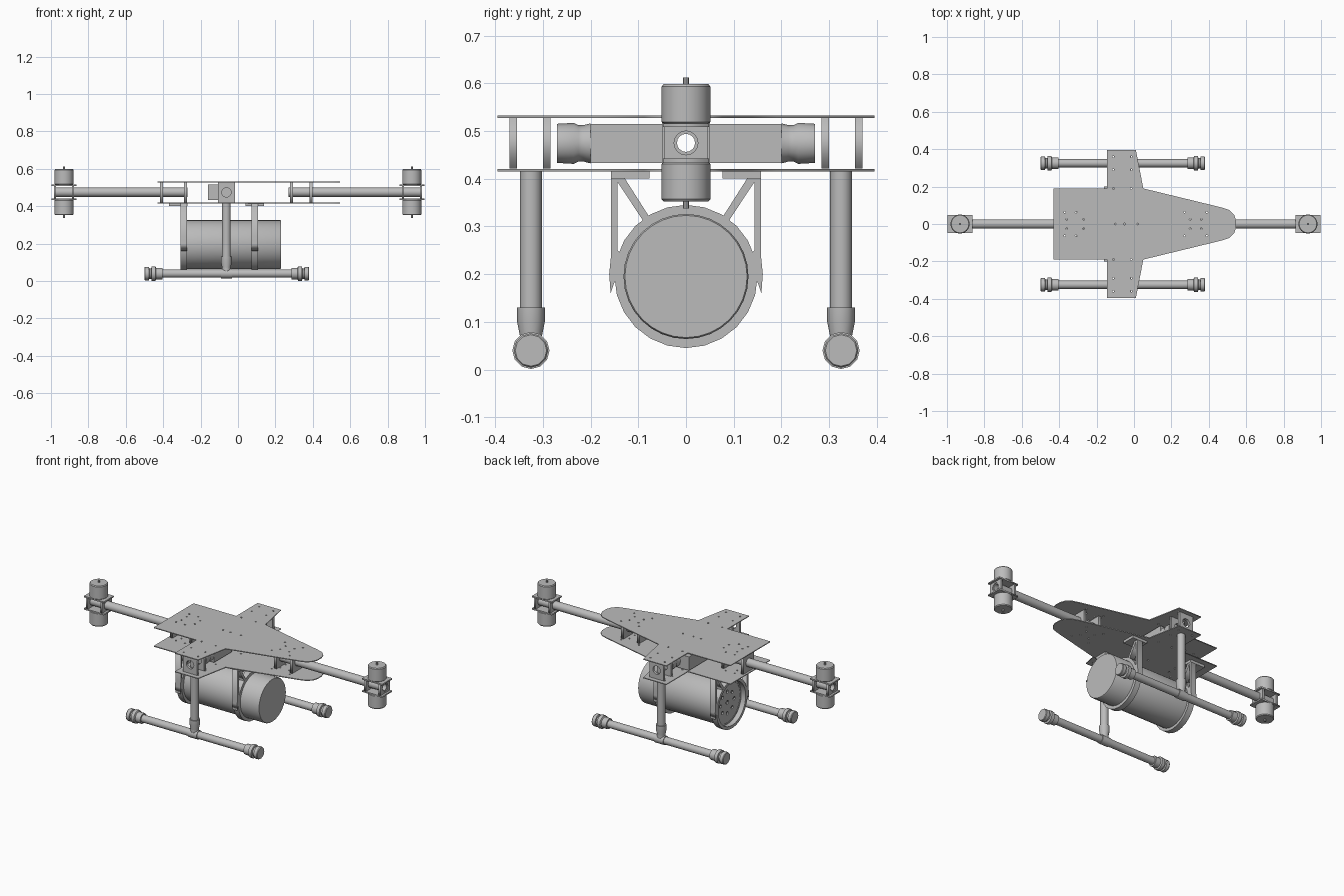
import bpy, bmesh, math
from mathutils import Matrix, Vector

cube = bpy.data.objects.get("Cube")
if cube:
    bpy.data.objects.remove(cube, do_unlink=True)

grey = bpy.data.materials.new("plain grey")
grey.use_nodes = True
grey.diffuse_color = (0.5, 0.5, 0.5, 1)
grey.node_tree.nodes["Principled BSDF"].inputs["Base Color"].default_value = (0.5, 0.5, 0.5, 1)

# Columns give the world directions of local x, y and z
FRAMES = {
    "x": Matrix(((0, 0, 1), (1, 0, 0), (0, 1, 0))),
    "y": Matrix(((1, 0, 0), (0, 0, -1), (0, 1, 0))),
    "z": Matrix.Identity(3),
}


def finish(name, mesh, smooth=False):
    mesh.materials.clear()
    mesh.materials.append(grey)
    obj = bpy.data.objects.new(name, mesh)
    bpy.context.collection.objects.link(obj)
    if smooth:
        bpy.ops.object.select_all(action="DESELECT")
        obj.select_set(True)
        bpy.context.view_layer.objects.active = obj
        bpy.ops.object.shade_smooth_by_angle(angle=math.radians(35))
    return obj


def box(name, low, high):
    low, high = Vector(low), Vector(high)
    bm = bmesh.new()
    bmesh.ops.create_cube(bm, size=1)
    bmesh.ops.scale(bm, vec=high - low, verts=bm.verts)
    bmesh.ops.translate(bm, vec=(low + high) / 2, verts=bm.verts)
    mesh = bpy.data.meshes.new(name)
    bm.to_mesh(mesh)
    bm.free()
    return finish(name, mesh)


def lathe(name, axis, origin, profile, sides=24, closed=False):
    """Spin (radius, distance) pairs round an axis; closed makes a hollow tube."""
    bm = bmesh.new()
    rings = []
    for r, t in profile:
        rings.append([bm.verts.new((r * math.cos(a), r * math.sin(a), t))
                      for a in (math.tau * i / sides for i in range(sides))])
    pairs = list(zip(rings, rings[1:]))
    if closed:
        pairs.append((rings[-1], rings[0]))
    else:
        bm.faces.new(rings[0])
        bm.faces.new(rings[-1])
    for a, b in pairs:
        for i in range(sides):
            j = (i + 1) % sides
            bm.faces.new((a[i], a[j], b[j], b[i]))
    bmesh.ops.recalc_face_normals(bm, faces=bm.faces)
    bm.transform(Matrix.Translation(origin) @ FRAMES[axis].to_4x4())
    mesh = bpy.data.meshes.new(name)
    bm.to_mesh(mesh)
    bm.free()
    return finish(name, mesh, True)


def tube(name, axis, origin, radius, start, end, wall=0.006):
    inner = radius - wall
    return lathe(name, axis, origin,
                 [(radius, start), (radius, end), (inner, end), (inner, start)], 16, True)


def circle(r, u=0, v=0, n=12):
    return [(u + r * math.cos(math.tau * i / n), v + r * math.sin(math.tau * i / n))
            for i in range(n)]


def plate(name, axis, origin, outlines, thickness):
    """Flat sheet from an outer outline followed by hole outlines."""
    curve = bpy.data.curves.new(name, "CURVE")
    curve.dimensions = "2D"
    curve.fill_mode = "BOTH"
    curve.extrude = thickness / 2
    for points in outlines:
        spline = curve.splines.new("POLY")
        spline.points.add(len(points) - 1)
        for p, (u, v) in zip(spline.points, points):
            p.co = (u, v, 0, 1)
        spline.use_cyclic_u = True
    temp = bpy.data.objects.new(name, curve)
    bpy.context.collection.objects.link(temp)
    graph = bpy.context.evaluated_depsgraph_get()
    mesh = bpy.data.meshes.new_from_object(temp.evaluated_get(graph))
    bpy.data.objects.remove(temp, do_unlink=True)
    mesh.transform(Matrix.Translation(origin) @ FRAMES[axis].to_4x4())
    return finish(name, mesh)


def rect(w, h):
    return [(-w, -h), (w, -h), (w, h), (-w, h)]


# Twin body plates: square tail, short wings, tapered rounded nose
half = [(0.545, 0.02), (0.535, 0.05), (0.51, 0.075), (0.47, 0.088), (0.05, 0.19),
        (0.01, 0.395), (-0.145, 0.395), (-0.145, 0.19), (-0.43, 0.19)]
outline = half + [(x, -y) for x, y in reversed(half)]
holes = [(-0.1, 0), (-0.05, 0), (0.02, 0)]
for s in (-1, 1):
    holes += [(x, s * 0.063) for x in (-0.37, -0.31, 0.27, 0.39)]
    holes += [(x, s * 0.025) for x in (-0.36, -0.27, 0.3, 0.36)]
    holes += [(x, s * y) for x in (-0.11, -0.015) for y in (0.19, 0.29, 0.36)]
drill = [circle(0.005, x, y, 8) for x, y in holes]
for name, z in (("bottom_plate", 0.418), ("top_plate", 0.53)):
    plate(name, "z", (0, 0, z), [outline] + drill, 0.005)

# Arm clamps and wing clamps between the plates
for x in (-0.41, -0.28, 0.285, 0.39):
    plate("arm_clamp", "x", (x, 0, 0.474), [rect(0.05, 0.053), circle(0.024, n=16)], 0.016)
for y in (-0.362, -0.292, 0.292, 0.362):
    plate("wing_clamp", "y", (-0.062, y, 0.474), [rect(0.046, 0.053), circle(0.025, n=16)], 0.015)

# Inner equipment blocks with round end fittings
for s in (-1, 1):
    box("inner_block", (-0.16, min(s * 0.03, s * 0.2), 0.433), (-0.02, max(s * 0.03, s * 0.2), 0.515))
    lathe("block_fitting", "y", (-0.062, 0, 0.474),
          [(0.042, -s * 0.2), (0.038, -s * 0.215), (0.038, -s * 0.225),
           (0.043, -s * 0.235), (0.041, -s * 0.27)], 12)

# Long arms, with a motor above and below each end
for s in (-1, 1):
    cx = s * 0.93
    tube("arm_tube", "x", (0, 0, 0.475), 0.025, *sorted((s * 0.27, s * 0.98)))
    for z in (0.438, 0.512):
        plate("motor_mount_plate", "z", (cx, 0, z), [rect(0.067, 0.048)], 0.008)
    for dx in (-0.048, 0.048):
        plate("motor_mount_wall", "x", (cx + dx, 0, 0.475),
              [rect(0.046, 0.034), circle(0.025, n=16)], 0.012)
    for d in (-1, 1):
        lathe("motor", "z", (cx, 0, 0.475),
              [(0.046, d * 0.04), (0.051, d * 0.044), (0.051, d * 0.118), (0.047, d * 0.123)])
        lathe("motor_shaft", "z", (cx, 0, 0.475), [(0.006, d * 0.12), (0.006, d * 0.137)], 8)

# Landing legs, tee joints and skids with stepped end caps
for s in (-1, 1):
    y = s * 0.325
    tube("leg_tube", "z", (-0.062, y, 0), 0.023, 0.06, 0.418)
    lathe("tee_socket", "z", (-0.062, y, 0),
          [(0.022, 0.04), (0.023, 0.07), (0.029, 0.1), (0.029, 0.13)], 12)
    tube("skid_tube", "x", (0, y, 0.04), 0.022, -0.46, 0.34)
    lathe("tee_sleeve", "x", (-0.062, y, 0.04), [(0.026, -0.03), (0.026, 0.03)], 12)
    for x, d in ((-0.5, 1), (0.38, -1)):
        lathe("skid_cap", "x", (x, y, 0.04),
              [(0.033, 0), (0.036, d * 0.004), (0.036, d * 0.024), (0.028, d * 0.026),
               (0.028, d * 0.036), (0.039, d * 0.038), (0.039, d * 0.058),
               (0.031, d * 0.062), (0.031, d * 0.095)], 12)

# Slung canister with a recessed, perforated tail disc
lathe("canister", "x", (0, 0, 0.195),
      [(0.122, -0.262), (0.122, -0.278), (0.131, -0.278), (0.131, 0.225), (0.128, 0.23)], 32)
vents = [circle(0.01, 0.065 * math.cos(math.tau * i / 8), 0.065 * math.sin(math.tau * i / 8), 8)
         for i in range(8)]
plate("tail_disc", "x", (-0.272, 0, 0.195), [circle(0.123, n=32), circle(0.012)] + vents, 0.008)

# Canister hoops, hanging struts and pads
for x, width, outer in ((0.09, 0.034, 0.15), (-0.29, 0.036, 0.148)):
    plate("canister_hoop", "x", (x, 0, 0.195), [circle(outer, n=24), circle(0.13, n=32)], width)
    for s in (-1, 1):
        upright = [(0.158, 0.16), (0.161, 0.2), (0.157, 0.24), (0.157, 0.416),
                   (0.144, 0.416), (0.144, 0.25), (0.128, 0.235), (0.144, 0.2)]
        brace = [(0.148, 0.4), (0.128, 0.4), (0.077, 0.32), (0.09, 0.312)]
        for name, shape in (("hanger_upright", upright), ("hanger_brace", brace)):
            plate(name, "x", (x, 0, 0), [[(s * u, v) for u, v in shape]], width)
        px = x if x > 0 else x - 0.03
        box("hanger_pad", (px - 0.05, s * 0.117 - 0.04, 0.4), (px + 0.05, s * 0.117 + 0.04, 0.416))
